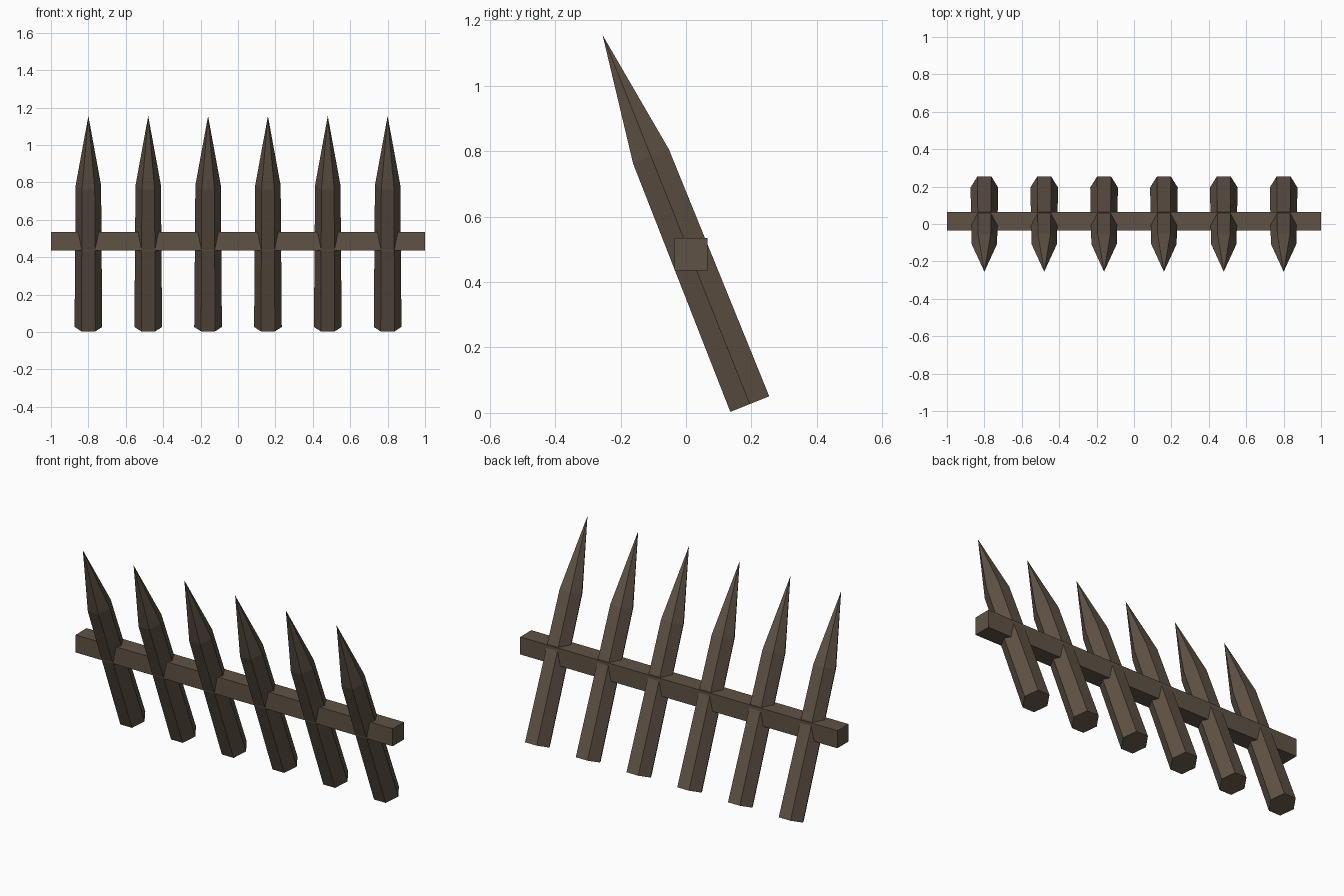
import bpy, bmesh, math
from mathutils import Matrix, Vector

if "Cube" in bpy.data.objects:
    bpy.data.objects.remove(bpy.data.objects["Cube"])


def material(name, rgb):
    m = bpy.data.materials.new(name)
    m.diffuse_color = (*rgb, 1)
    m.use_nodes = True
    m.node_tree.nodes["Principled BSDF"].inputs["Base Color"].default_value = m.diffuse_color
    return m


wood = material("dark brown wood", (0.115, 0.084, 0.060))


def add_object(name, bm, mat):
    bmesh.ops.recalc_face_normals(bm, faces=bm.faces)
    me = bpy.data.meshes.new(name)
    bm.to_mesh(me)
    bm.free()
    me.materials.append(mat)
    ob = bpy.data.objects.new(name, me)
    bpy.context.collection.objects.link(ob)
    return ob


# Stake: tapered six-sided post with a long sharpened point, leaning forward
FOOT = Vector((0, 0.195, 0.027))
TIP = Vector((0, -0.255, 1.155))
AXIS = TIP - FOOT
LENGTH = AXIS.length
SHOULDER = 0.815
LEAN = Matrix.Rotation(math.atan2(-AXIS.y, AXIS.z), 4, 'X')


def stake(name, x):
    bm = bmesh.new()
    rings = []
    for radius, h in ((0.074, 0), (0.068, SHOULDER)):
        rings.append([bm.verts.new((radius * math.cos(a), radius * math.sin(a), h))
                      for a in (i * math.pi / 3 for i in range(6))])
    tip = bm.verts.new((0, 0, LENGTH))
    bm.faces.new(rings[0][::-1])
    for i in range(6):
        j = (i + 1) % 6
        bm.faces.new((rings[0][i], rings[0][j], rings[1][j], rings[1][i]))
        bm.faces.new((rings[1][i], rings[1][j], tip))
    bm.transform(Matrix.Translation(FOOT + Vector((x, 0, 0))) @ LEAN)
    return add_object(name, bm, wood)


for n in range(6):
    stake(f"stake_{n + 1}", -0.8 + 0.32 * n)

# Square cross bar running through all the stakes
bm = bmesh.new()
bmesh.ops.create_cube(bm, size=1, matrix=Matrix.Translation((0, 0.015, 0.485))
                      @ Matrix.Diagonal((2, 0.1, 0.1, 1)))
add_object("cross_bar", bm, wood)
